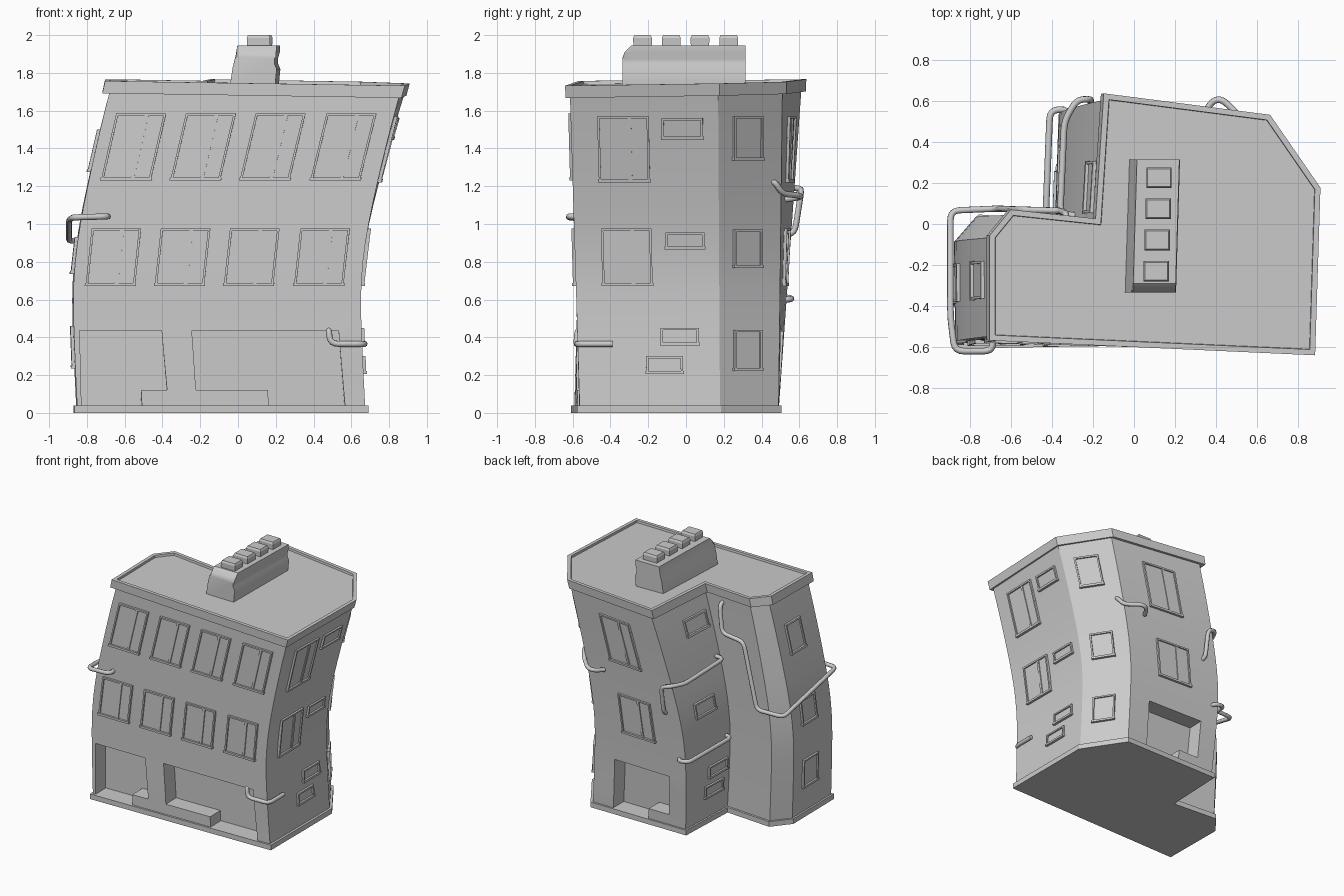
import bpy, bmesh, math
from mathutils import Vector

if "Cube" in bpy.data.objects:
    bpy.data.objects.remove(bpy.data.objects["Cube"])

# Footprint corners at the ground and at the eaves (counter-clockwise from front left)
BASE = [(-.85, -.592), (.675, -.562), (.675, .18), (.47, .49),
        (-.34, .49), (-.36, 0), (-.75, .03), (-.855, -.1)]
TOP = [(-.68, -.545), (.86, -.615), (.885, .17), (.65, .51),
       (-.125, .61), (-.165, 0), (-.59, .045), (-.68, -.065)]
# Lean of the building: height -> sideways blend from BASE to TOP
LEAN = [(0, 0), (.3, -.08), (.6, -.13), (.8, -.07), (1, .09), (1.25, .38), (1.5, .71), (1.7, 1)]


def lean(z):
    k = max(j for j in range(len(LEAN) - 1) if LEAN[j][0] <= max(z, 0))

    def slope(j):
        a, b = LEAN[max(j - 1, 0)], LEAN[min(j + 1, len(LEAN) - 1)]
        return (b[1] - a[1]) / (b[0] - a[0])
    (z0, w0), (z1, w1) = LEAN[k], LEAN[k + 1]
    h = z1 - z0
    t = (z - z0) / h
    return (w0 * (2*t**3 - 3*t*t + 1) + slope(k) * h * (t**3 - 2*t*t + t)
            + w1 * (3*t*t - 2*t**3) + slope(k + 1) * h * (t**3 - t*t))


def outline(z):
    w, v = lean(z), z / 1.7
    return [Vector((a[0] + (b[0] - a[0]) * w, a[1] + (b[1] - a[1]) * v)) for a, b in zip(BASE, TOP)]


def wall_point(i, u, z, d):
    o = outline(z)
    a, b = o[i], o[(i + 1) % 8]
    e = (b - a).normalized()
    p = a.lerp(b, u) + Vector((e.y, -e.x)) * d
    return Vector((p.x, p.y, z))


def offset(poly, d):
    out = []
    for i, p in enumerate(poly):
        e0 = (p - poly[i - 1]).normalized()
        e1 = (poly[(i + 1) % len(poly)] - p).normalized()
        n0, n1 = Vector((e0.y, -e0.x)), Vector((e1.y, -e1.x))
        out.append(p + (n0 + n1) * d / (1 + n0.dot(n1)))
    return out


def loft(bm, rings):
    vs = [[bm.verts.new(p) for p in r] for r in rings]
    n = len(rings[0])
    for a, b in zip(vs, vs[1:]):
        for i in range(n):
            bm.faces.new((a[i], a[(i + 1) % n], b[(i + 1) % n], b[i]))
    bm.faces.new(vs[0][::-1])
    bm.faces.new(vs[-1])


def finish(name, bm, smooth=None):
    bmesh.ops.recalc_face_normals(bm, faces=bm.faces)
    me = bpy.data.meshes.new(name)
    bm.to_mesh(me)
    bm.free()
    ob = bpy.data.objects.new(name, me)
    bpy.context.collection.objects.link(ob)
    bpy.ops.object.select_all(action='DESELECT')
    bpy.context.view_layer.objects.active = ob
    ob.select_set(True)
    if smooth:
        bpy.ops.object.shade_smooth_by_angle(angle=math.radians(smooth))
    return ob


# Leaning body
bm = bmesh.new()
levels = [.01] + [.1 * k for k in range(1, 18)]
loft(bm, [[(p.x, p.y, z) for p in outline(z)] for z in levels])
body = finish("body", bm)

# Shop fronts and back doorway, each with a low stall wall in one corner
OPENINGS = [
    (0, [(.015, .04), (.225, .04), (.225, .12), (.315, .12), (.305, .435), (.02, .435)]),
    (0, [(.665, .04), (.93, .04), (.92, .435), (.41, .435), (.415, .12), (.665, .12)]),
    (3, [(.22, .04), (.6, .04), (.6, .12), (.82, .12), (.82, .43), (.22, .43)])]
for wall, poly in OPENINGS:
    bm = bmesh.new()
    loft(bm, [[wall_point(wall, u, z, d) for u, z in poly] for d in (-.13, .06)])
    cutter = finish("opening_cutter", bm)
    cutter.hide_render = True
    mod = body.modifiers.new("opening", 'BOOLEAN')
    mod.operation, mod.solver, mod.object = 'DIFFERENCE', 'EXACT', cutter
    bpy.context.view_layer.objects.active = body
    bpy.ops.object.modifier_apply(modifier=mod.name)
    bpy.data.objects.remove(cutter)
bpy.ops.object.select_all(action='DESELECT')
body.select_set(True)
bpy.ops.object.shade_smooth_by_angle(angle=math.radians(20))

# Plinth around the foot
bm = bmesh.new()
foot = offset(outline(0), .016)
loft(bm, [[(p.x, p.y, z) for p in foot] for z in (0, .04)])
finish("plinth", bm)

# Parapet band with sunken roof deck, tilted with the lean
bm = bmesh.new()
eaves = outline(1.7)
rings = []
for d, z in [(.022, 1.69), (.024, 1.755), (-.003, 1.755), (-.005, 1.738)]:
    rings.append([(p.x - (.016 if z < 1.7 else 0), p.y, z - .015 * p.x + .015 * p.y)
                  for p in offset(eaves, d)])
loft(bm, rings)
finish("parapet_roof", bm)


# Windows: frame bars, pane, optional mullion and sill, all following the wall
def slab(bm, wall, u0, u1, z0, z1, d):
    loft(bm, [[wall_point(wall, u, z, k) for u, z in
               ((u0, z0), (u1, z0), (u1, z1), (u0, z1))] for k in (-.02, d)])


def window(bm, wall, uc, uw, z0, z1, mullion):
    o = outline((z0 + z1) / 2)
    t, b = .012 / (o[(wall + 1) % 8] - o[wall]).length, .012
    u0, u1 = uc - uw / 2, uc + uw / 2
    slab(bm, wall, u0, u1, z0, z1, .005)
    slab(bm, wall, u0, u0 + t, z0, z1, .016)
    slab(bm, wall, u1 - t, u1, z0, z1, .016)
    slab(bm, wall, u0 + t, u1 - t, z1 - b, z1, .016)
    slab(bm, wall, u0 - t * .4, u1 + t * .4, z0 - .004, z0 + b, .02)
    if mullion:
        m = u0 + uw * .62
        slab(bm, wall, m - t * .8, m + t * .8, z0 + b, z1 - b, .013)


SETS = {
    "front_windows": [(0, u, .172, z0, z1, True) for u in (.128, .368, .608, .852)
                      for z0, z1 in ((.675, .975), (1.235, 1.585))],
    "right_windows": [(1, .36, .35, .675, .975, True), (1, .355, .35, 1.225, 1.57, True),
                      (1, .755, .28, 1.45, 1.56, False), (1, .765, .27, .87, .955, False),
                      (1, .72, .27, .36, .45, False), (1, .61, .26, .21, .3, False)],
    "corner_windows": [(2, .46, .46, a, b, False) for a, b in ((.225, .44), (.77, .97), (1.34, 1.57))],
    "back_windows": [(3, .5, .36, .675, .975, True), (3, .49, .36, 1.225, 1.57, True)],
    "inner_windows": [(4, .7, .42, 1.45, 1.57, False), (4, .52, .42, .87, .98, False),
                      (4, .72, .42, .36, .45, False), (4, .64, .42, .21, .3, False)],
    "left_windows": [(7, .42, .38, a, b, False) for a, b in ((.24, .46), (.74, .93), (1.28, 1.5))],
}
for name, items in SETS.items():
    bm = bmesh.new()
    for item in items:
        window(bm, *item)
    finish(name, bm)

# Chimney stack: profile swept front to back with a chamfered front top
PROFILE = [(-.035, 1.72), (-.018, 1.83), (-.003, 1.89), (.005, 1.945), (.212, 1.945),
           (.212, 1.91), (.202, 1.875), (.202, 1.85), (.215, 1.82), (.205, 1.72)]
bm = bmesh.new()
loft(bm, [[(x + .03 * y, y, min(z, top)) for x, z in PROFILE]
          for y, top in ((-.335, 1.885), (-.325, 1.91), (-.29, 1.945), (.315, 1.945))])
finish("chimney_stack", bm, 35)

# Chimney pots
for k in range(4):
    y = -.23 + .152 * k
    bm = bmesh.new()
    sections = [(.058, .048, 1.93), (.062, .05, 1.985), (.055, .043, 2.0)]
    loft(bm, [[(.115 + .03 * y + sx * a, y + sy * b, z)
               for sx, sy in ((-1, -1), (1, -1), (1, 1), (-1, 1))] for a, b, z in sections])
    finish(f"chimney_pot_{k + 1}", bm)


# Drain pipes with rounded bends
def pipe(name, pts, r=.016, bend=.045):
    pts = [Vector(p) for p in pts]
    path = [pts[0]]
    for a, p, b in zip(pts, pts[1:], pts[2:]):
        s = p + (a - p).normalized() * min(bend, (a - p).length * .45)
        e = p + (b - p).normalized() * min(bend, (b - p).length * .45)
        path += [s * (1-t)**2 + p * 2*t*(1-t) + e * t*t for t in (0, .25, .5, .75, 1)]
    path.append(pts[-1])
    cu = bpy.data.curves.new(name, 'CURVE')
    cu.dimensions = '3D'
    cu.bevel_depth, cu.bevel_resolution, cu.use_fill_caps = r, 2, True
    sp = cu.splines.new('POLY')
    sp.points.add(len(path) - 1)
    for q, v in zip(sp.points, path):
        q.co = (*v, 1)
    ob = bpy.data.objects.new(name, cu)
    bpy.context.collection.objects.link(ob)
    bpy.ops.object.select_all(action='DESELECT')
    bpy.context.view_layer.objects.active = ob
    ob.select_set(True)
    bpy.ops.object.convert(target='MESH')
    bpy.ops.object.shade_smooth_by_angle(angle=math.radians(50))


pipe("front_right_pipe", [(.48, -.54, .445), (.48, -.575, .44), (.49, -.58, .365),
                          (.67, -.575, .365), (.67, -.39, .365)])
pipe("left_wrap_pipe", [(-.69, -.55, 1.04), (-.69, -.62, 1.04), (-.875, -.62, 1.035), (-.895, -.45, 1.02),
                        (-.895, .065, .91), (-.67, .075, .91), (-.55, .07, 1.41),
                        (-.36, .065, 1.43), (-.33, .05, 1.64), (-.33, -.02, 1.65)])
pipe("inner_upper_pipe", [(-.28, .04, 1.22), (-.36, .05, 1.22), (-.34, .5, 1.19), (-.28, .605, 1.19),
                          (-.21, .61, 1.17), (-.21, .575, .95), (-.21, .5, .94)])
pipe("inner_lower_pipe", [(-.34, .04, .62), (-.43, .05, .62), (-.41, .555, .61),
                          (-.32, .56, .6), (-.31, .48, .6)])
pipe("back_corner_pipe", [(.53, .42, 1.23), (.56, .47, 1.225), (.53, .51, 1.16), (.43, .61, 1.15),
                          (.38, .6, 1.14), (.34, .53, 1.13)])
